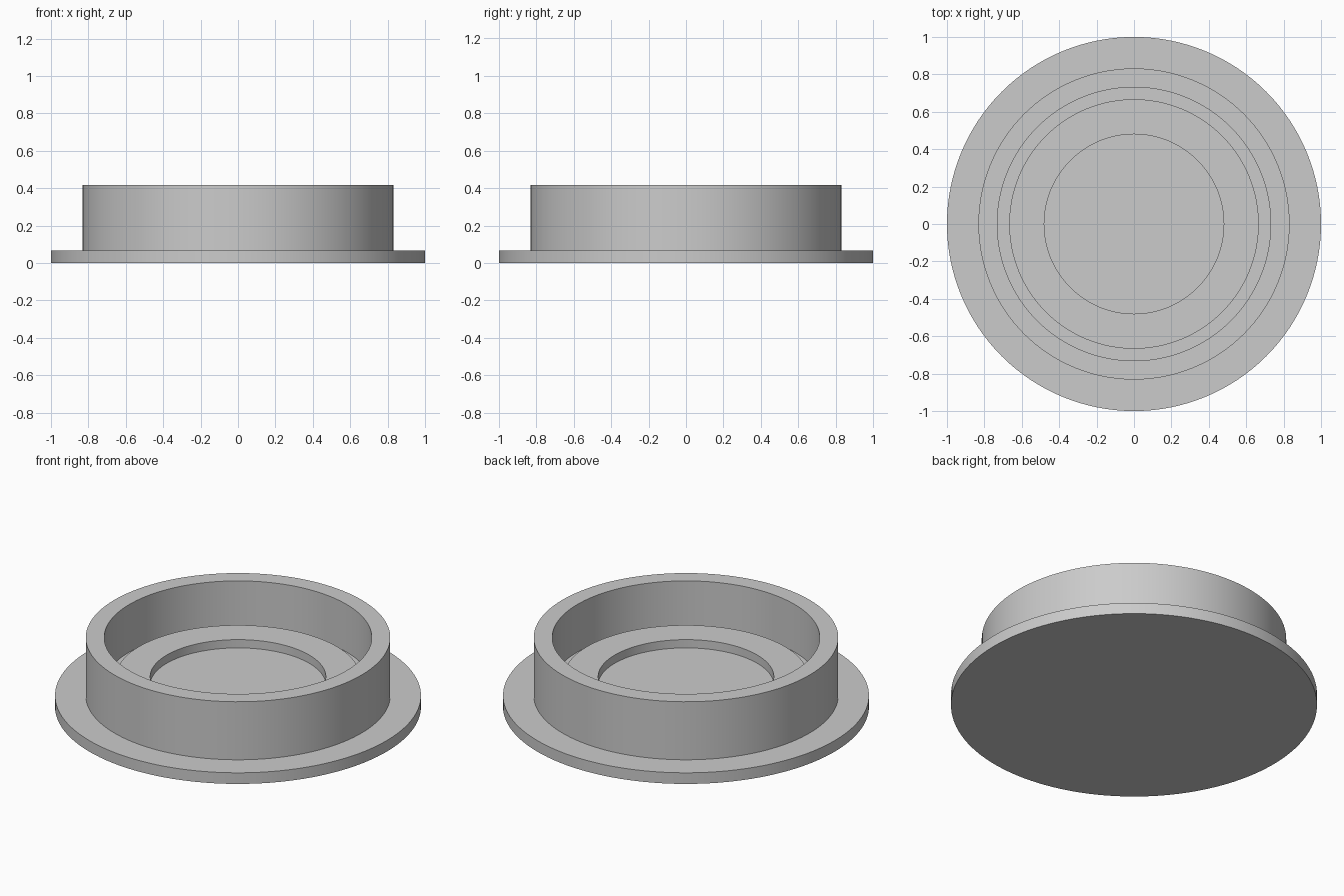
import bpy, bmesh, math

cube = bpy.data.objects.get("Cube")
if cube:
    bpy.data.objects.remove(cube, do_unlink=True)

SEGMENTS = 128

grey = bpy.data.materials.new("plain grey")
grey.use_nodes = True
grey.diffuse_color = (0.6, 0.6, 0.6, 1)
grey.node_tree.nodes["Principled BSDF"].inputs["Base Color"].default_value = (0.6, 0.6, 0.6, 1)

# Radii and heights of the cap
flange_r, wall_r, bore_r, disc_r, pocket_r = 1.0, 0.832, 0.731, 0.667, 0.48
flange_z, rim_z, floor_z, disc_z = 0.067, 0.417, 0.13, 0.18

# Half section from the underside centre round to the pocket centre
profile = [
    (0, 0), (flange_r, 0), (flange_r, flange_z),      # flange
    (wall_r, flange_z), (wall_r, rim_z),              # outer wall
    (bore_r, rim_z), (bore_r, floor_z),               # bore and groove
    (disc_r, floor_z), (disc_r, disc_z),              # raised ring
    (pocket_r, disc_z), (pocket_r, floor_z), (0, floor_z),  # centre pocket
]


def lathe(name, points, material):
    """Revolve a half section about z into a closed solid."""
    bm = bmesh.new()
    verts = [bm.verts.new((r, 0, z)) for r, z in points]
    edges = [bm.edges.new(pair) for pair in zip(verts, verts[1:])]
    bmesh.ops.spin(bm, geom=verts + edges, cent=(0, 0, 0), axis=(0, 0, 1),
                   angle=math.tau, steps=SEGMENTS, use_merge=True)
    bmesh.ops.remove_doubles(bm, verts=bm.verts, dist=0.0001)
    bmesh.ops.recalc_face_normals(bm, faces=bm.faces)
    mesh = bpy.data.meshes.new(name)
    bm.to_mesh(mesh)
    bm.free()
    mesh.materials.append(material)
    obj = bpy.data.objects.new(name, mesh)
    bpy.context.collection.objects.link(obj)
    bpy.ops.object.select_all(action="DESELECT")
    obj.select_set(True)
    bpy.context.view_layer.objects.active = obj
    bpy.ops.object.shade_smooth_by_angle(angle=math.radians(30))
    return obj


lathe("flanged_cap", profile, grey)
